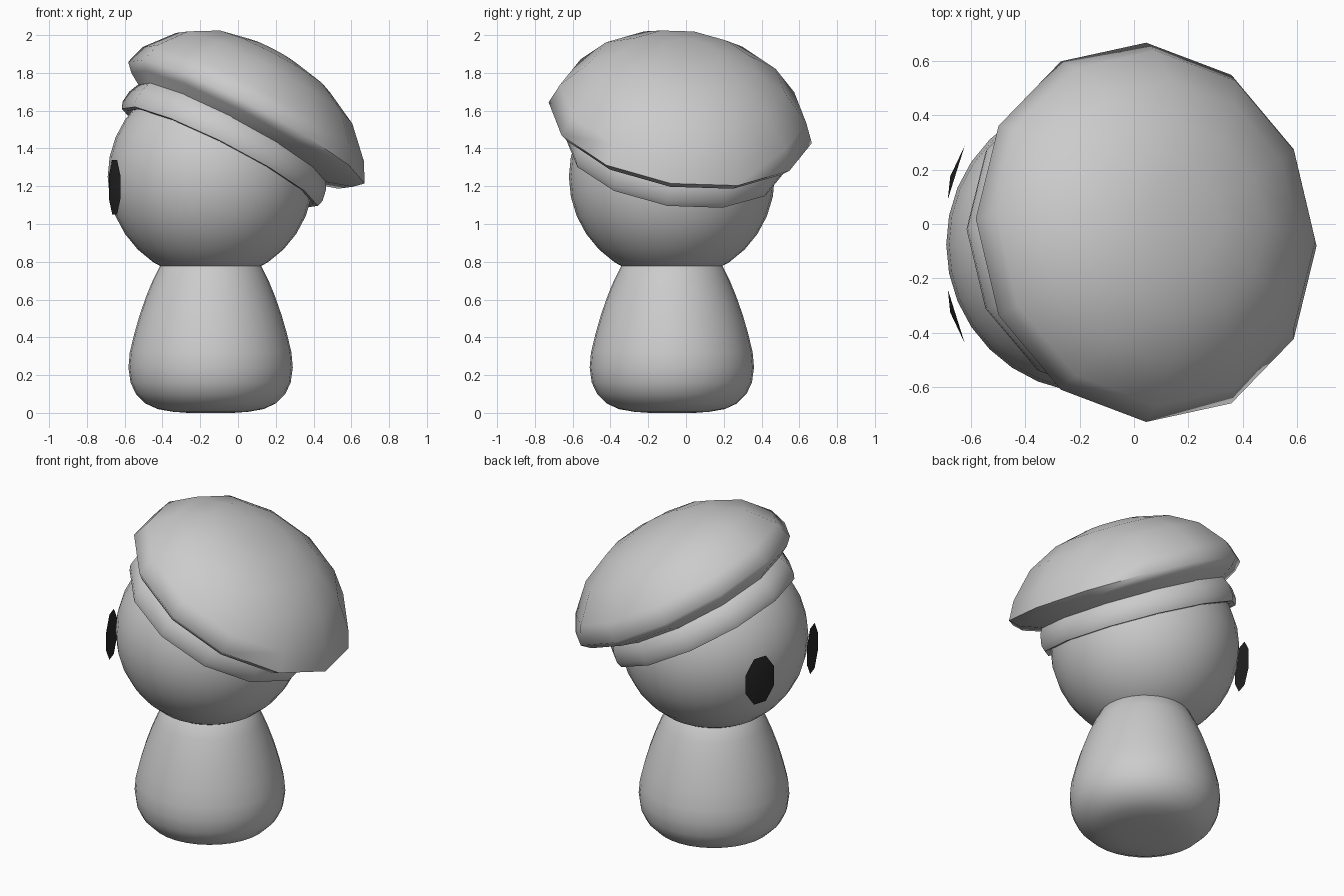
import bpy, math
from mathutils import Vector, Matrix

if "Cube" in bpy.data.objects:
    bpy.data.objects.remove(bpy.data.objects["Cube"])

CX, CY, CZ, R = -0.145, -0.075, 1.25, 0.545   # head centre and radius


def material(name, rgb):
    m = bpy.data.materials.new(name)
    m.diffuse_color = (*rgb, 1)
    m.use_nodes = True
    m.node_tree.nodes["Principled BSDF"].inputs["Base Color"].default_value = m.diffuse_color
    return m


GREY = material("pale grey", (0.6, 0.6, 0.6))
BLACK = material("black", (0.02, 0.02, 0.02))


def make(name, verts, faces, mat, angle=60):
    me = bpy.data.meshes.new(name)
    me.from_pydata(verts, [], faces)
    me.materials.append(mat)
    ob = bpy.data.objects.new(name, me)
    bpy.context.collection.objects.link(ob)
    bpy.ops.object.select_all(action='DESELECT')
    ob.select_set(True)
    bpy.context.view_layer.objects.active = ob
    bpy.ops.object.shade_smooth_by_angle(angle=math.radians(angle))
    return ob


def lathe(name, rows, n, frame, mat, angle=60):
    """Rings of (height, radius, x offset, tilt), closed at both ends."""
    verts, faces = [], []
    for h, r, off, tilt in rows:
        for i in range(n):
            a = 2 * math.pi * i / n
            x, y = r * math.cos(a) + off, r * math.sin(a)
            verts.append(frame @ Vector((x, y, h + tilt * x)))
    for k in range(len(rows) - 1):
        for i in range(n):
            j = (i + 1) % n
            faces.append((k * n + i, k * n + j, k * n + n + j, k * n + n + i))
    faces.append(tuple(reversed(range(n))))
    faces.append(tuple(range((len(rows) - 1) * n, len(rows) * n)))
    return make(name, verts, faces, mat, angle)


# Head
bpy.ops.mesh.primitive_uv_sphere_add(segments=32, ring_count=16, radius=R,
                                     location=(CX, CY, CZ))
head = bpy.context.object
head.name = "head"
head.data.materials.append(GREY)
bpy.ops.object.shade_smooth_by_angle(angle=math.radians(60))

# Body: rounded bell with a softly curved base
bell = [(0, .12), (.006, .2), (.02, .28), (.05, .345), (.1, .395), (.16, .424),
        (.24, .435), (.32, .428), (.42, .404), (.52, .375), (.62, .34),
        (.7, .307), (.79, .262), (.84, .2)]
lathe("body", [(h, r, 0, 0) for h, r in bell], 32,
      Matrix.Translation((CX, CY, 0)), GREY)

# Tilted frame of the cap, through the head centre
up = Vector((0.421, 0.139, 0.896)).normalized()
side = (Vector((1, 0, 0)) - up * up.x).normalized()
back = up.cross(side)
frame = Matrix.Translation((CX, CY, CZ)) @ Matrix((side, back, up)).transposed().to_4x4()

# Cap band: flared ring around the head
band = [(.135, .52), (.115, .555), (.115, .58), (.15, .592), (.215, .583), (.262, .56), (.3, .53)]
lathe("cap_band", [(h, r, 0, -.03) for h, r in band], 12, frame, GREY, 50)

# Cap crown: puffed top leaning to one side
crown = [(.24, .54, 0), (.26, .562, .01), (.30, .66, .045), (.345, .705, .05),
         (.45, .66, .04), (.6, .525, .035), (.695, .35, .03), (.74, .16, .02)]
lathe("cap_crown", [(h, r, o, -.045) for h, r, o in crown], 12, frame, GREY, 70)


# Eyes: thin domed octagons, mirrored across the head
def eye(name, s):
    a = math.atan2(.063, .2)
    tang = Vector((math.sin(a), s * math.cos(a), 0))
    out = Vector((-math.cos(a), s * math.sin(a), 0))
    c = Vector((-.653, CY + s * .264, 1.195))
    verts = []
    for i in range(8):
        t = math.pi / 4 * (i + .5)
        verts.append(c + tang * .112 * math.cos(t) + Vector((0, 0, .156 * math.sin(t))))
    verts.append(c + out * .017 - tang * .02)
    faces = [(i, (i + 1) % 8, 8) for i in range(8)] + [tuple(reversed(range(8)))]
    if s > 0:
        faces = [tuple(reversed(f)) for f in faces]
    make(name, verts, faces, BLACK, 30)


eye("eye_left", -1)
eye("eye_right", 1)
